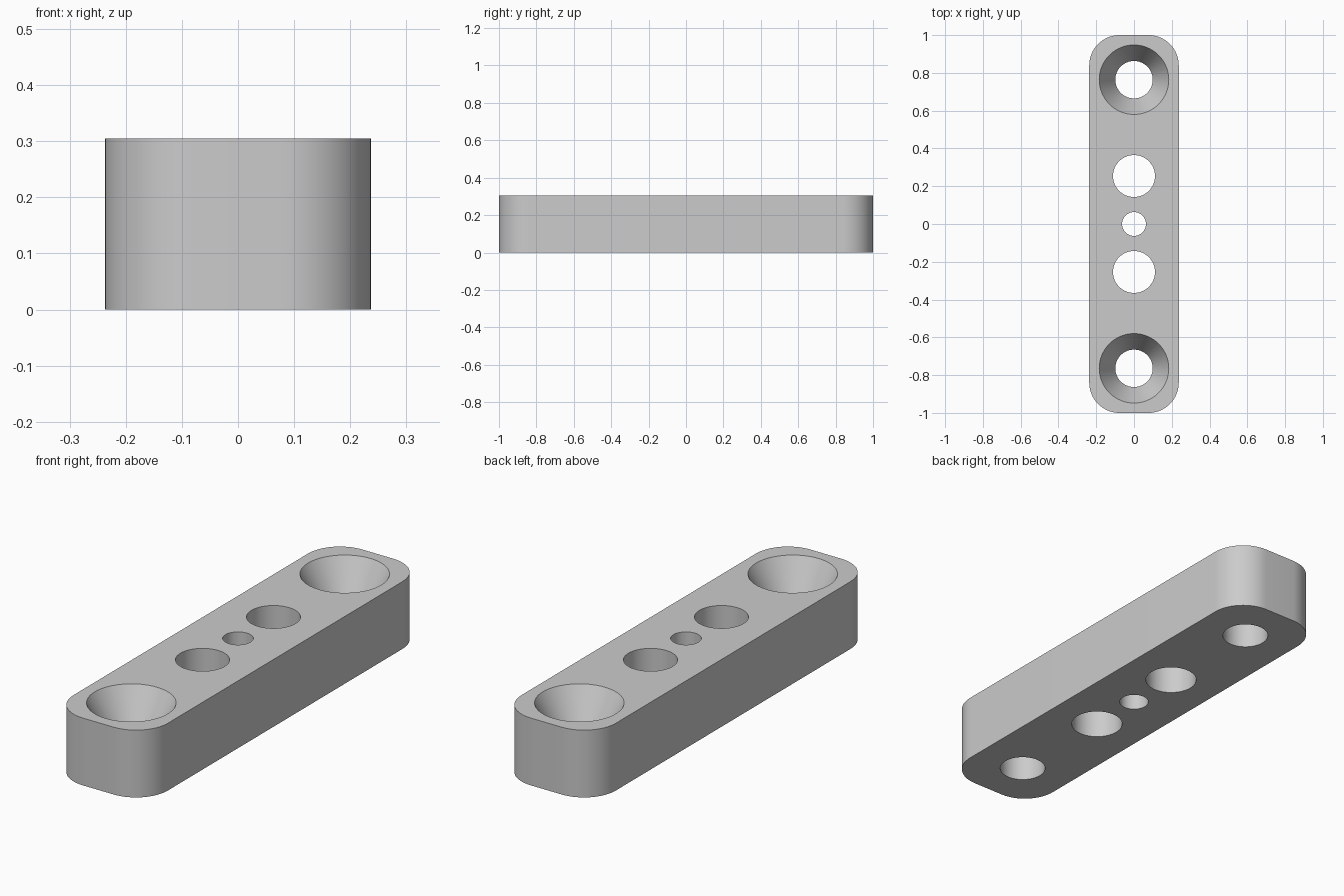
import bpy
import bmesh
import math
from mathutils import Matrix

HALF_W, HALF_L, HEIGHT = 0.237, 1.0, 0.305
CORNER_R = 0.16
SINK_DEPTH = 0.155

cube = bpy.data.objects.get("Cube")
if cube:
    bpy.data.objects.remove(cube, do_unlink=True)

grey = bpy.data.materials.new("plain_grey")
grey.use_nodes = True
colour = (0.6, 0.6, 0.6, 1)
grey.diffuse_color = colour
grey.node_tree.nodes["Principled BSDF"].inputs["Base Color"].default_value = colour


def add_object(name, bm):
    bmesh.ops.recalc_face_normals(bm, faces=bm.faces)
    mesh = bpy.data.meshes.new(name)
    bm.to_mesh(mesh)
    bm.free()
    mesh.materials.append(grey)
    obj = bpy.data.objects.new(name, mesh)
    bpy.context.collection.objects.link(obj)
    return obj


def turned_cutter(name, y, profile, sides=64):
    """Solid of revolution about a vertical axis, from (radius, z) pairs."""
    bm = bmesh.new()
    rings = []
    for r, z in profile:
        rings.append([bm.verts.new((r * math.cos(a), y + r * math.sin(a), z))
                      for a in (math.tau * i / sides for i in range(sides))])
    for low, high in zip(rings, rings[1:]):
        for i in range(sides):
            j = (i + 1) % sides
            bm.faces.new((low[i], low[j], high[j], high[i]))
    bm.faces.new(rings[0])
    bm.faces.new(rings[-1])
    obj = add_object(name, bm)
    obj.hide_render = True
    return obj


# Bar with rounded vertical corners
bm = bmesh.new()
bmesh.ops.create_cube(bm, size=1, matrix=Matrix.Translation((0, 0, HEIGHT / 2))
                      @ Matrix.Diagonal((2 * HALF_W, 2 * HALF_L, HEIGHT, 1)))
uprights = [e for e in bm.edges
            if abs(e.verts[0].co.z - e.verts[1].co.z) > HEIGHT / 2]
bmesh.ops.bevel(bm, geom=uprights, offset=CORNER_R, segments=16,
                profile=0.5, affect='EDGES')
bar = add_object("mounting_bar", bm)

# Holes: small centre hole, two plain holes, two countersunk screw holes
below, above = -0.1, HEIGHT + 0.1
cutters = [turned_cutter("centre_hole_cutter", 0, [(0.063, below), (0.063, above)])]
for side in (-1, 1):
    cutters.append(turned_cutter("plain_hole_cutter", side * 0.254,
                                 [(0.111, below), (0.111, above)]))
    cutters.append(turned_cutter("screw_hole_cutter", side * 0.764, [
        (0.099, below), (0.099, HEIGHT - SINK_DEPTH),
        (0.184, HEIGHT), (0.184, above)]))

# Cut the holes, then discard the cutters
bpy.context.view_layer.objects.active = bar
for cutter in cutters:
    mod = bar.modifiers.new("hole", 'BOOLEAN')
    mod.operation = 'DIFFERENCE'
    mod.solver = 'EXACT'
    mod.object = cutter
    bpy.ops.object.modifier_apply(modifier=mod.name)
    bpy.data.objects.remove(cutter, do_unlink=True)

# Smooth round walls, sharp rims
bpy.ops.object.select_all(action='DESELECT')
bar.select_set(True)
bpy.ops.object.shade_smooth_by_angle(angle=math.radians(25))
